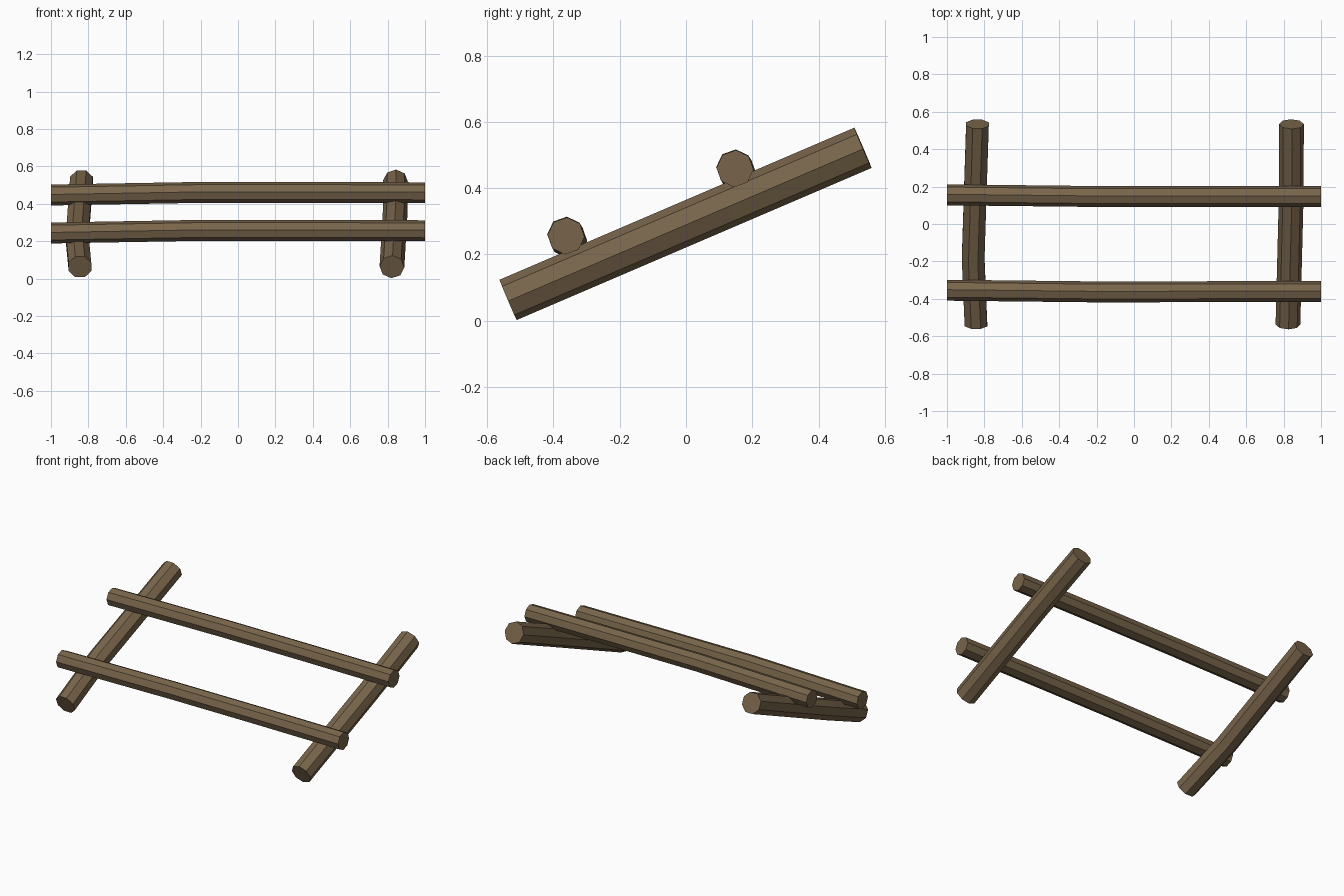
import bpy, bmesh, math
from mathutils import Vector

if "Cube" in bpy.data.objects:
    bpy.data.objects.remove(bpy.data.objects["Cube"])

# One weathered wood colour
wood = bpy.data.materials.new("brown wood")
wood.diffuse_color = (0.19, 0.13, 0.07, 1)
wood.use_nodes = True
wood.node_tree.nodes["Principled BSDF"].inputs["Base Color"].default_value = wood.diffuse_color


def log(name, path, radius, side, turn=0.0):
    """Eight-sided log swept along a path; all rings lie square to the overall axis."""
    pts = [Vector(p) for p in path]
    axis = (pts[-1] - pts[0]).normalized()
    u = Vector(side)
    u = (u - axis * u.dot(axis)).normalized()
    v = axis.cross(u)
    bm = bmesh.new()
    rings = []
    for p in pts:
        ring = []
        for i in range(8):
            a = turn + i * math.tau / 8
            ring.append(bm.verts.new(p + radius * (math.cos(a) * u + math.sin(a) * v)))
        rings.append(ring)
    for r0, r1 in zip(rings, rings[1:]):
        for i in range(8):
            j = (i + 1) % 8
            bm.faces.new((r0[i], r0[j], r1[j], r1[i]))
    bm.faces.new(rings[0][::-1])
    bm.faces.new(rings[-1])
    bmesh.ops.recalc_face_normals(bm, faces=bm.faces)
    mesh = bpy.data.meshes.new(name)
    bm.to_mesh(mesh)
    bm.free()
    mesh.materials.append(wood)
    obj = bpy.data.objects.new(name, mesh)
    bpy.context.collection.objects.link(obj)


# Sloping side posts: x offsets at positions along the slope (slightly bent)
low, high = Vector((0, -0.537, 0.063)), Vector((0, 0.534, 0.522))


def post(name, bends, radius, turn):
    path = [low.lerp(high, t) + Vector((x, 0, 0)) for t, x in bends]
    log(name, path, radius, (1, 0, 0), turn)


post("left_post", [(0, -0.845), (0.33, -0.86), (0.62, -0.85), (1, -0.837)], 0.0655, math.pi / 8)
post("right_post", [(0, 0.823), (0.33, 0.832), (0.62, 0.84), (1, 0.842)], 0.0662, 0.05)

# Cross rails lying on the posts, sagging a little at the left end
for name, y, z in (("lower_rail", -0.362, 0.256), ("upper_rail", 0.148, 0.459)):
    path = [(-1, y + 0.008, z - 0.012), (-0.2, y - 0.001, z + 0.002),
            (0.4, y, z + 0.002), (1, y, z)]
    log(name, path, 0.056, (0, 0, 1), -0.05)
